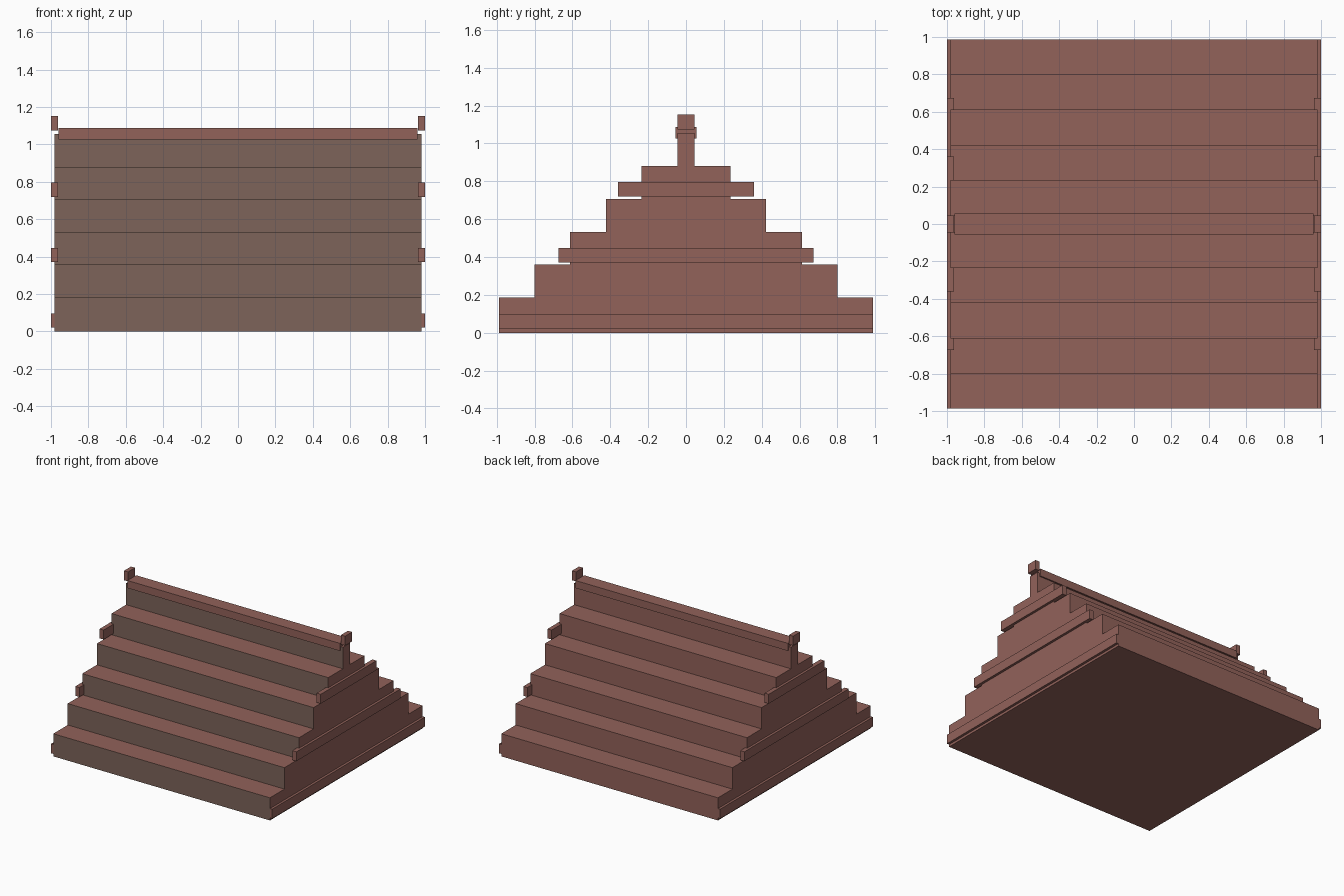
import bpy, bmesh

if "Cube" in bpy.data.objects:
    bpy.data.objects.remove(bpy.data.objects["Cube"])


def material(name, rgb):
    m = bpy.data.materials.new(name)
    m.diffuse_color = (*rgb, 1)
    m.use_nodes = True
    m.node_tree.nodes["Principled BSDF"].inputs["Base Color"].default_value = m.diffuse_color
    return m


red = material("brick red", (0.287, 0.122, 0.102))
taupe = material("weathered taupe", (0.205, 0.127, 0.102))


def add_object(name, bm, mats):
    bmesh.ops.recalc_face_normals(bm, faces=bm.faces)
    me = bpy.data.meshes.new(name)
    for m in mats:
        me.materials.append(m)
    bm.normal_update()
    # front-facing risers take the second colour where there is one
    if len(mats) > 1:
        for f in bm.faces:
            f.material_index = int(f.normal.y < -0.9)
    bm.to_mesh(me)
    bm.free()
    ob = bpy.data.objects.new(name, me)
    bpy.context.collection.objects.link(ob)


def box(name, x0, x1, half_y, z0, z1):
    bm = bmesh.new()
    bmesh.ops.create_cube(bm, size=1)
    for v in bm.verts:
        v.co = (x1 if v.co.x > 0 else x0,
                half_y if v.co.y > 0 else -half_y,
                z1 if v.co.z > 0 else z0)
    add_object(name, bm, [red])


# stepped roof body: symmetric stair profile extruded along x
half_widths = [0.987, 0.80, 0.612, 0.423, 0.234, 0.045]
levels = [0, 0.185, 0.36, 0.533, 0.707, 0.88, 1.055]
right = []
for i, w in enumerate(half_widths):
    right += [(w, levels[i]), (w, levels[i + 1])]
profile = right + [(-y, z) for y, z in reversed(right)]
bm = bmesh.new()
face = bm.faces.new([bm.verts.new((-0.98, y, z)) for y, z in profile])
ext = bmesh.ops.extrude_face_region(bm, geom=[face])
bmesh.ops.translate(bm, vec=(1.96, 0, 0),
                    verts=[g for g in ext["geom"] if isinstance(g, bmesh.types.BMVert)])
add_object("stepped_roof", bm, [red, taupe])

# ridge beam along the top
box("ridge_beam", -0.96, 0.96, 0.056, 1.025, 1.087)

# gable beams across both ends
for n, (w, z) in enumerate([(0.987, 0.02), (0.674, 0.37), (0.36, 0.72), (0.045, 1.075)]):
    box(f"gable_beam_right_{n}", 0.963, 1.0, w, z, z + 0.077)
    box(f"gable_beam_left_{n}", -1.0, -0.963, w, z, z + 0.077)
